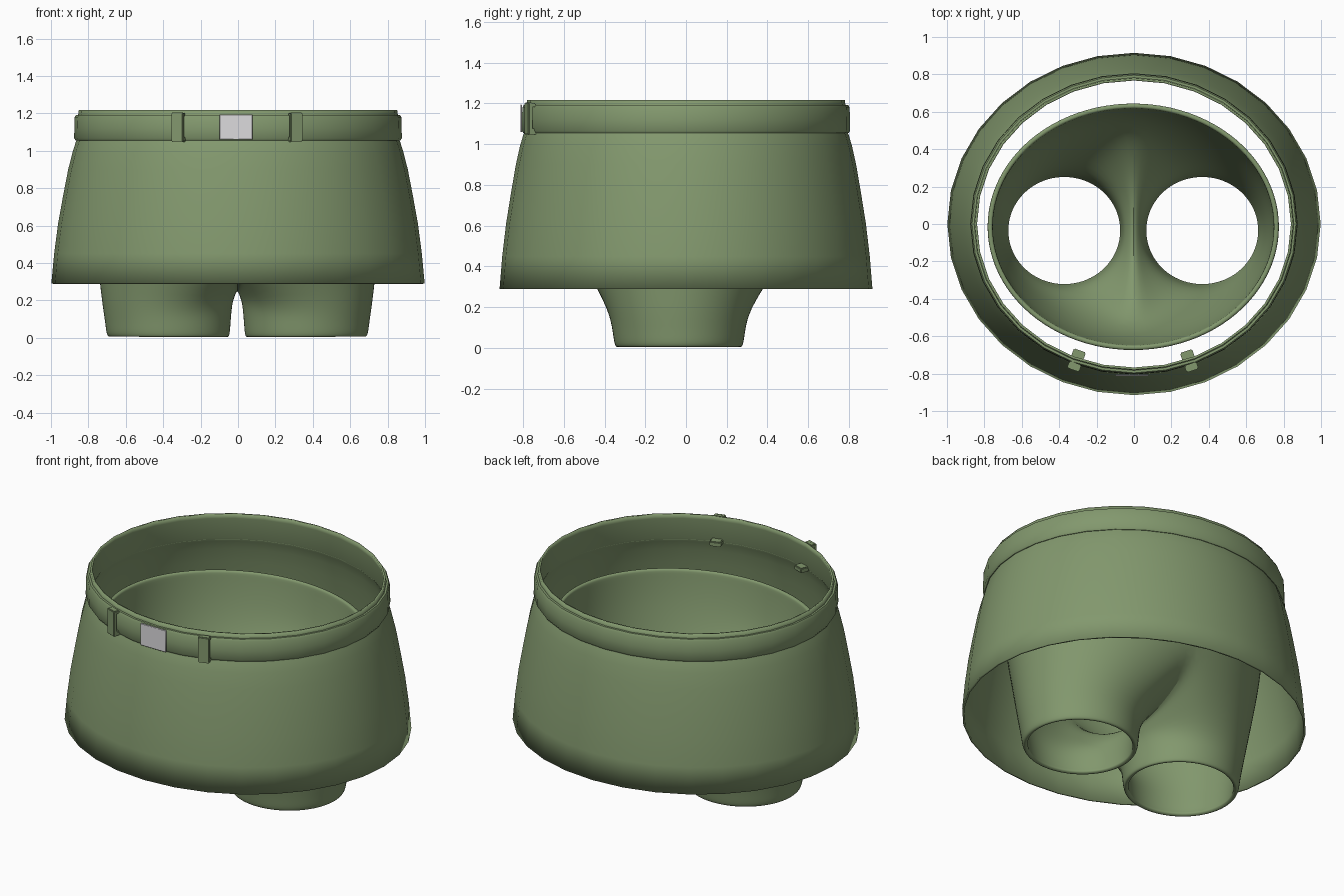
import bpy, bmesh, math
from mathutils import Matrix, Vector

if "Cube" in bpy.data.objects:
    bpy.data.objects.remove(bpy.data.objects["Cube"])


def material(name, rgb):
    m = bpy.data.materials.new(name)
    m.diffuse_color = (*rgb, 1)
    m.use_nodes = True
    m.node_tree.nodes["Principled BSDF"].inputs["Base Color"].default_value = m.diffuse_color
    return m


GREEN = material("olive green", (0.225, 0.315, 0.155))
SILVER = material("light silver", (0.72, 0.71, 0.73))


def finish(name, bm, mat, angle=40):
    me = bpy.data.meshes.new(name)
    bm.to_mesh(me)
    bm.free()
    me.materials.append(mat)
    ob = bpy.data.objects.new(name, me)
    bpy.context.collection.objects.link(ob)
    bpy.ops.object.select_all(action='DESELECT')
    bpy.context.view_layer.objects.active = ob
    ob.select_set(True)
    bpy.ops.object.shade_smooth_by_angle(angle=math.radians(angle))
    return ob


def elliptic_band(name, profile, mat, closed=False, segs=32):
    """Sweep a profile of (x radius, y radius, z) round the z axis."""
    bm = bmesh.new()
    rows = [[bm.verts.new((rx * math.cos(2 * math.pi * i / segs),
                           ry * math.sin(2 * math.pi * i / segs), z))
             for i in range(segs)] for rx, ry, z in profile]
    pairs = list(zip(rows, rows[1:])) + ([(rows[-1], rows[0])] if closed else [])
    for a, b in pairs:
        for i in range(segs):
            k = (i + 1) % segs
            bm.faces.new((a[i], a[k], b[k], b[i]))
    return finish(name, bm, mat)


# Flared skirt shell, narrowing into a waistband
skirt = elliptic_band("skirt", [
    (0.998, 0.915, 0.29), (0.983, 0.902, 0.45), (0.962, 0.883, 0.61),
    (0.935, 0.859, 0.76), (0.908, 0.835, 0.90), (0.885, 0.815, 0.99),
    (0.868, 0.799, 1.045), (0.857, 0.787, 1.07), (0.855, 0.783, 1.19),
    (0.851, 0.779, 1.217)], GREEN)
sol = skirt.modifiers.new("thickness", 'SOLIDIFY')
sol.thickness = 0.012
sol.offset = -1

# Belt with softened edges
elliptic_band("belt", [
    (0.850, 0.780, 1.055), (0.868, 0.798, 1.055), (0.876, 0.806, 1.067),
    (0.875, 0.805, 1.12), (0.873, 0.803, 1.180), (0.866, 0.796, 1.192),
    (0.848, 0.778, 1.192)], GREEN, closed=True)


# Shorts: each leg ring blends into half of the pelvis, joined at a crotch seam
def leg_ring(cx, cy, rx, ry, z):
    angles = [-110 + 220 * i / 12 for i in range(13)]
    angles += [110 + 140 * i / 8 for i in range(1, 8)]
    return [Vector((cx + rx * math.cos(math.radians(t)),
                    cy + ry * math.sin(math.radians(t)), z)) for t in angles]


def pelvis_arc(a, b, z):
    return [Vector((a * math.cos(math.radians(t)),
                    b * math.sin(math.radians(t)) - 0.015, z))
            for t in range(-90, 91, 15)]


def pelvis_ring(a, b, z, crotch_z):
    pts = pelvis_arc(a, b, z)
    for i in range(1, 8):
        t = 1 - i / 4
        pts.append(Vector((0, b * t - 0.015, crotch_z + (z - crotch_z) * t * t)))
    return pts


lower = leg_ring(0.375, -0.035, 0.352, 0.348, 0.18)
join = pelvis_ring(0.775, 0.60, 0.58, 0.255)
blend = [p.lerp(q, 0.45) for p, q in zip(lower, join)]
rings = [leg_ring(0.367, -0.035, 0.324, 0.312, 0.0),
         leg_ring(0.370, -0.035, 0.335, 0.322, 0.02),
         leg_ring(0.371, -0.035, 0.340, 0.330, 0.08),
         lower, blend, join]
arcs = [join[:13], pelvis_arc(0.785, 0.645, 0.75),
        pelvis_arc(0.788, 0.667, 0.90), pelvis_arc(0.788, 0.668, 0.925)]

bm = bmesh.new()
for side in (1, -1):
    def strip(levels, loop):
        rows = [[bm.verts.new((side * p.x - 0.004, p.y, p.z)) for p in r]
                for r in levels]
        n = len(rows[0])
        for a, b in zip(rows, rows[1:]):
            for i in range(n if loop else n - 1):
                k = (i + 1) % n
                f = (a[i], a[k], b[k], b[i])
                bm.faces.new(f if side > 0 else f[::-1])
    strip(rings, True)
    strip(arcs, False)
bmesh.ops.remove_doubles(bm, verts=bm.verts, dist=0.0005)
shorts = finish("shorts", bm, GREEN, 60)
sol = shorts.modifiers.new("thickness", 'SOLIDIFY')
sol.thickness = 0.028
sol.offset = -1
sub = shorts.modifiers.new("smooth", 'SUBSURF')
sub.levels = sub.render_levels = 2


def add_box(bm, size, centre):
    m = Matrix.Translation(centre) @ Matrix.Diagonal((*size, 1))
    bmesh.ops.create_cube(bm, size=1, matrix=m)


# Belt loops: outer strap with prongs that pass through the waistband
for name, x in (("left_belt_loop", -0.315), ("right_belt_loop", 0.303)):
    bm = bmesh.new()
    add_box(bm, (0.068, 0.022, 0.158), (0, -0.022, 1.125))
    add_box(bm, (0.068, 0.105, 0.03), (0, 0.025, 1.063))
    add_box(bm, (0.068, 0.03, 0.02), (0, -0.008, 1.193))
    bmesh.ops.bevel(bm, geom=bm.edges[:], offset=0.005, segments=2,
                    affect='EDGES')
    y = -0.803 * math.sqrt(1 - (x / 0.873) ** 2)
    turn = math.atan2(x / 0.873 ** 2, -y / 0.803 ** 2)
    bm.transform(Matrix.Translation((x, y, 0)) @ Matrix.Rotation(turn, 4, 'Z'))
    finish(name, bm, GREEN)

# Flat buckle plate
bm = bmesh.new()
add_box(bm, (0.176, 0.009, 0.136), (-0.011, -0.809, 1.127))
bmesh.ops.bevel(bm, geom=bm.edges[:], offset=0.003, segments=1, affect='EDGES')
finish("buckle", bm, SILVER)
